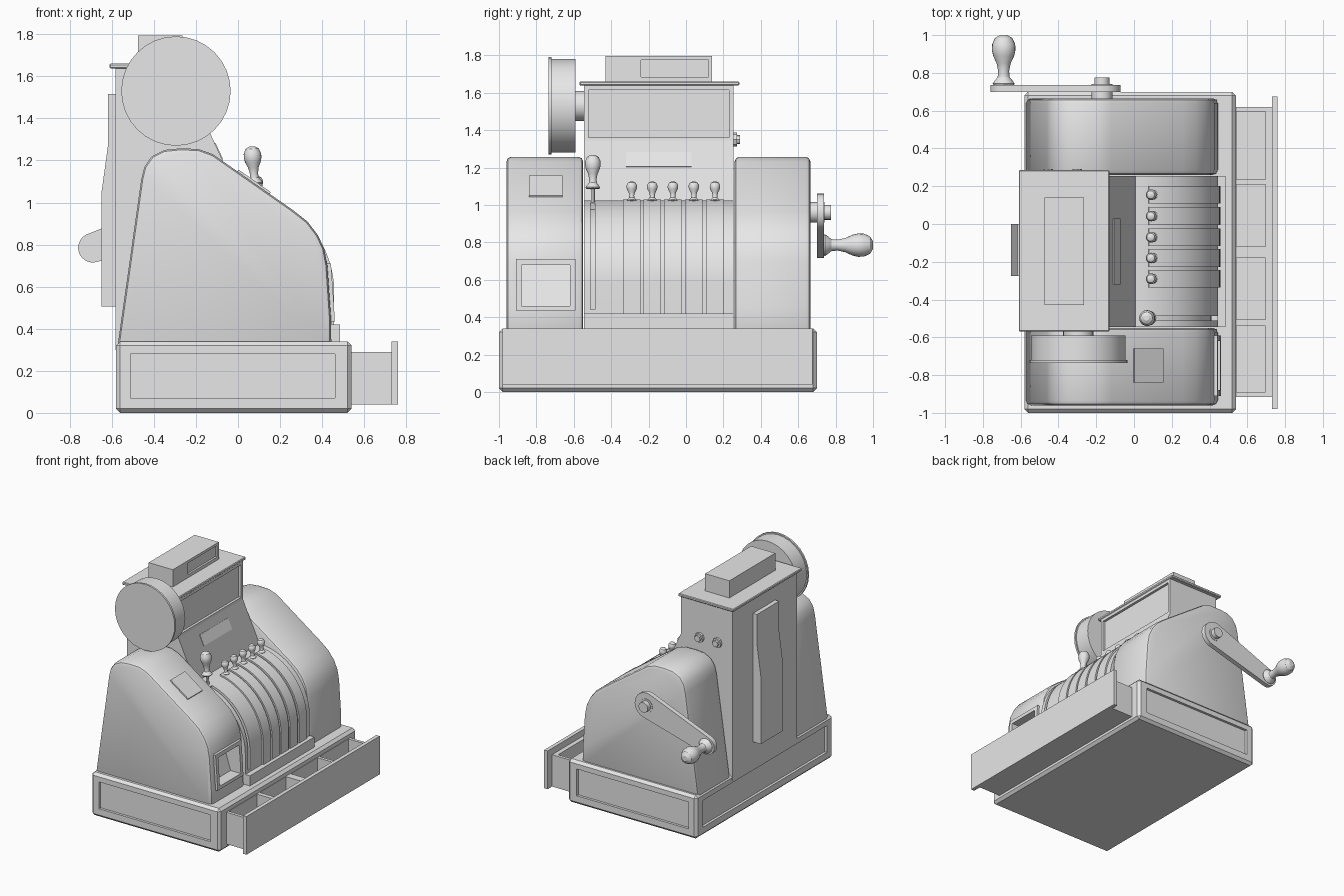
import bpy, bmesh, math
from mathutils import Vector

if "Cube" in bpy.data.objects:
    bpy.data.objects.remove(bpy.data.objects["Cube"])

metal = bpy.data.materials.new("grey_metal")
metal.diffuse_color = (0.8, 0.8, 0.8, 1)
metal.use_nodes = True
metal.node_tree.nodes["Principled BSDF"].inputs["Base Color"].default_value = metal.diffuse_color


def finish(name, bm):
    bmesh.ops.recalc_face_normals(bm, faces=bm.faces[:])
    me = bpy.data.meshes.new(name)
    bm.to_mesh(me)
    bm.free()
    me.materials.append(metal)
    ob = bpy.data.objects.new(name, me)
    bpy.context.collection.objects.link(ob)
    return ob


def prism(name, pts, y0, y1, bevel=0, segs=2):
    """Extrude an (x, z) outline along y, optionally rounding its sharp edges."""
    bm = bmesh.new()
    f = bm.faces.new([bm.verts.new((x, y0, z)) for x, z in pts])
    ext = bmesh.ops.extrude_face_region(bm, geom=[f])["geom"]
    bmesh.ops.translate(bm, vec=(0, y1 - y0, 0),
                        verts=[v for v in ext if isinstance(v, bmesh.types.BMVert)])
    bmesh.ops.recalc_face_normals(bm, faces=bm.faces[:])
    if bevel:
        edges = [e for e in bm.edges if e.calc_face_angle(0) > math.radians(40)]
        bmesh.ops.bevel(bm, geom=edges, offset=bevel, segments=segs, profile=0.5, affect='EDGES')
    return finish(name, bm)


def box(name, x, y, z, bevel=0, segs=1):
    return prism(name, [(x[0], z[0]), (x[1], z[0]), (x[1], z[1]), (x[0], z[1])],
                 y[0], y[1], bevel, segs)


def lathe(name, profile, origin, axis, n=24):
    """Revolve (radius, height) points around an axis from an origin."""
    bm = bmesh.new()
    q = Vector(axis).to_track_quat('Z', 'Y')
    rings = []
    for r, h in profile:
        rings.append([bm.verts.new(Vector(origin) + q @ Vector(
            (r * math.cos(2 * math.pi * i / n), r * math.sin(2 * math.pi * i / n), h)))
            for i in range(n)])
    for a, b in zip(rings, rings[1:]):
        for i in range(n):
            j = (i + 1) % n
            bm.faces.new((a[i], a[j], b[j], b[i]))
    bm.faces.new(rings[0])
    bm.faces.new(rings[-1])
    return finish(name, bm)


def cut(ob, cutter, keep=False):
    cutter.hide_render = True
    m = ob.modifiers.new("cut", 'BOOLEAN')
    m.operation, m.solver, m.object = 'DIFFERENCE', 'EXACT', cutter
    bpy.context.view_layer.objects.active = ob
    bpy.ops.object.modifier_apply(modifier=m.name)
    if not keep:
        bpy.data.objects.remove(cutter)


def arc(cx, cz, r, a0, a1, n):
    return [(cx + r * math.cos(a0 + (a1 - a0) * i / n),
             cz + r * math.sin(a0 + (a1 - a0) * i / n)) for i in range(n + 1)]


# Base with sunken panels on three sides
base = box("base", (-0.58, 0.54), (-1.0, 0.70), (0, 0.34), 0.02)
for x, y in (((-0.51, 0.46), (-1.1, -0.98)), ((-0.51, 0.46), (0.68, 0.8)),
             ((-0.7, -0.56), (-0.92, 0.62))):
    cut(base, box("panel_cutter", x, y, (0.07, 0.28)))

# Open drawer with four trays
drawer = box("drawer", (0.50, 0.735), (-0.915, 0.62), (0.04, 0.29))
for y in ((-0.89, -0.54), (-0.505, -0.18), (-0.12, 0.21), (0.235, 0.595)):
    cut(drawer, box("tray_cutter", (0.543, 0.695), y, (0.07, 0.4)))
box("drawer_front", (0.73, 0.76), (-0.98, 0.675), (0.04, 0.34))

# Side cheeks
cheek = [(-0.575, 0.30), (-0.46, 1.11), (-0.445, 1.17), (-0.41, 1.22), (-0.35, 1.25),
         (-0.28, 1.257), (-0.19, 1.255), (-0.12, 1.23), (0.26, 0.965), (0.33, 0.91),
         (0.38, 0.845), (0.41, 0.78), (0.425, 0.70), (0.442, 0.45), (0.444, 0.30)]
left = prism("left_cheek", cheek, -0.96, -0.55, 0.025)
prism("right_cheek", cheek, 0.26, 0.665, 0.025)

# Receipt window in the left cheek
frame = prism("receipt_frame", [(0.41, 0.435), (0.46, 0.435), (0.455, 0.53),
                                (0.442, 0.71), (0.41, 0.71)], -0.91, -0.59)
hole = prism("receipt_cutter", [(0.37, 0.46), (0.55, 0.46), (0.55, 0.68), (0.30, 0.68)],
             -0.88, -0.62)
cut(frame, hole, True)
cut(left, hole)

# Small plate on the left cheek's slope
prism("cheek_plate", [(-0.005, 1.14), (0.002, 1.157), (0.155, 1.05), (0.148, 1.035)],
      -0.84, -0.66)

# Tower with sloping foot and display window
tower = prism("tower", [(-0.583, 0.30), (0.01, 0.30), (0.01, 1.02), (-0.135, 1.335),
                        (-0.135, 1.64), (-0.583, 1.64)], -0.545, 0.255)
cut(tower, box("display_cutter", (-0.155, 0.1), (-0.52, 0.23), (1.36, 1.615)))
prism("slope_plate", [(-0.115, 1.28), (-0.107, 1.284), (-0.071, 1.205), (-0.079, 1.20)],
      -0.32, 0.03)
box("tower_cap", (-0.61, -0.13), (-0.57, 0.285), (1.638, 1.66), 0.005)
sign = box("top_sign", (-0.475, -0.265), (-0.43, 0.14), (1.66, 1.795))
cut(sign, box("sign_cutter", (-0.28, -0.2), (-0.24, 0.12), (1.685, 1.775)))
prism("back_cover", [(-0.57, 0.505), (-0.65, 0.505), (-0.65, 1.04), (-0.617, 1.28),
                     (-0.617, 1.515), (-0.57, 1.515)], -0.275, 0.0)
for x in (-0.455, -0.30):
    lathe("tower_bolt", [(0.038, 0), (0.038, 0.022), (0.025, 0.022), (0.025, 0.04)],
          (x, 0.25, 1.35), (0, 1, 0), 8)

# Round dial on an axle
lathe("dial", [(0.25, 0), (0.25, 0.13), (0.26, 0.13), (0.26, 0.145)],
      (-0.295, -0.59, 1.53), (0, -1, 0), 32)
lathe("dial_axle", [(0.08, 0), (0.08, 0.07)], (-0.295, -0.535, 1.53), (0, -1, 0))

# Key barrel with lever slot, raised bands and front ledge
CX, CZ = 0.0, 0.58
barrel = prism("barrel", [(0.445, 0.32)] + arc(CX, CZ, 0.445, 0, math.pi / 2, 20)
               + [(0, 0.32)], -0.545, 0.255)
slot = arc(CX, CZ, 0.41, math.radians(75), 0, 14) + [(0.41, 0.44), (0.6, 0.44)] \
    + arc(CX, CZ, 0.6, 0, math.radians(75), 14)
cut(barrel, prism("slot_cutter", slot, -0.51, -0.487))
box("barrel_ledge", (0.40, 0.485), (-0.545, 0.255), (0.33, 0.42))
ball_knob = [(0.3, 0), (0.9, 0.02), (1, 0.12), (0.85, 0.25), (0.55, 0.45), (0.5, 0.75),
             (0.65, 1.15), (0.95, 1.5), (1.08, 1.8), (1.05, 2.1), (0.8, 2.4), (0.35, 2.55)]


def knob(name, origin, axis, r, length):
    lathe(name, [(a * r, h * length / 2.55) for a, h in ball_knob], origin, axis, 20)


for y in (-0.29, -0.18, -0.07, 0.042, 0.155):
    band = arc(CX, CZ, 0.457, 0, math.radians(80), 18)
    prism("key_band", [(0.457, 0.40)] + band + [(0.05, 0.9), (0.35, 0.40)],
          y - 0.047, y + 0.047)
    knob("key", (0.10, y, 1.02), (-0.12, 0, 1), 0.026, 0.105)

# Tall lever
lathe("lever_stem", [(0.011, 0), (0.011, 0.12)], (0.09, -0.498, 0.98), (-0.08, 0, 1), 12)
knob("lever_knob", (0.08, -0.498, 1.085), (-0.08, 0, 1), 0.039, 0.182)

# Crank: tapered arm, hub and handle
px, pz, kx, kz, r1, r2 = -0.17, 0.96, -0.69, 0.785, 0.1, 0.07
a = math.atan2(kz - pz, kx - px)
off = math.acos((r1 - r2) / math.hypot(kx - px, kz - pz))
prism("crank_arm", arc(px, pz, r1, a + off, a + 2 * math.pi - off, 16)
      + arc(kx, kz, r2, a - off, a + off, 14), 0.70, 0.737)
lathe("crank_hub", [(0.055, 0), (0.055, 0.09), (0.04, 0.09), (0.04, 0.125)],
      (px, 0.65, pz), (0, 1, 0), 16)
knob("crank_handle", (kx, 0.73, kz), (0, 1, 0), 0.058, 0.27)

# Smooth curved surfaces, keep edges crisp
bpy.ops.object.select_all(action='DESELECT')
for ob in bpy.data.objects:
    ob.select_set(True)
bpy.context.view_layer.objects.active = base
bpy.ops.object.shade_smooth_by_angle(angle=math.radians(30))
